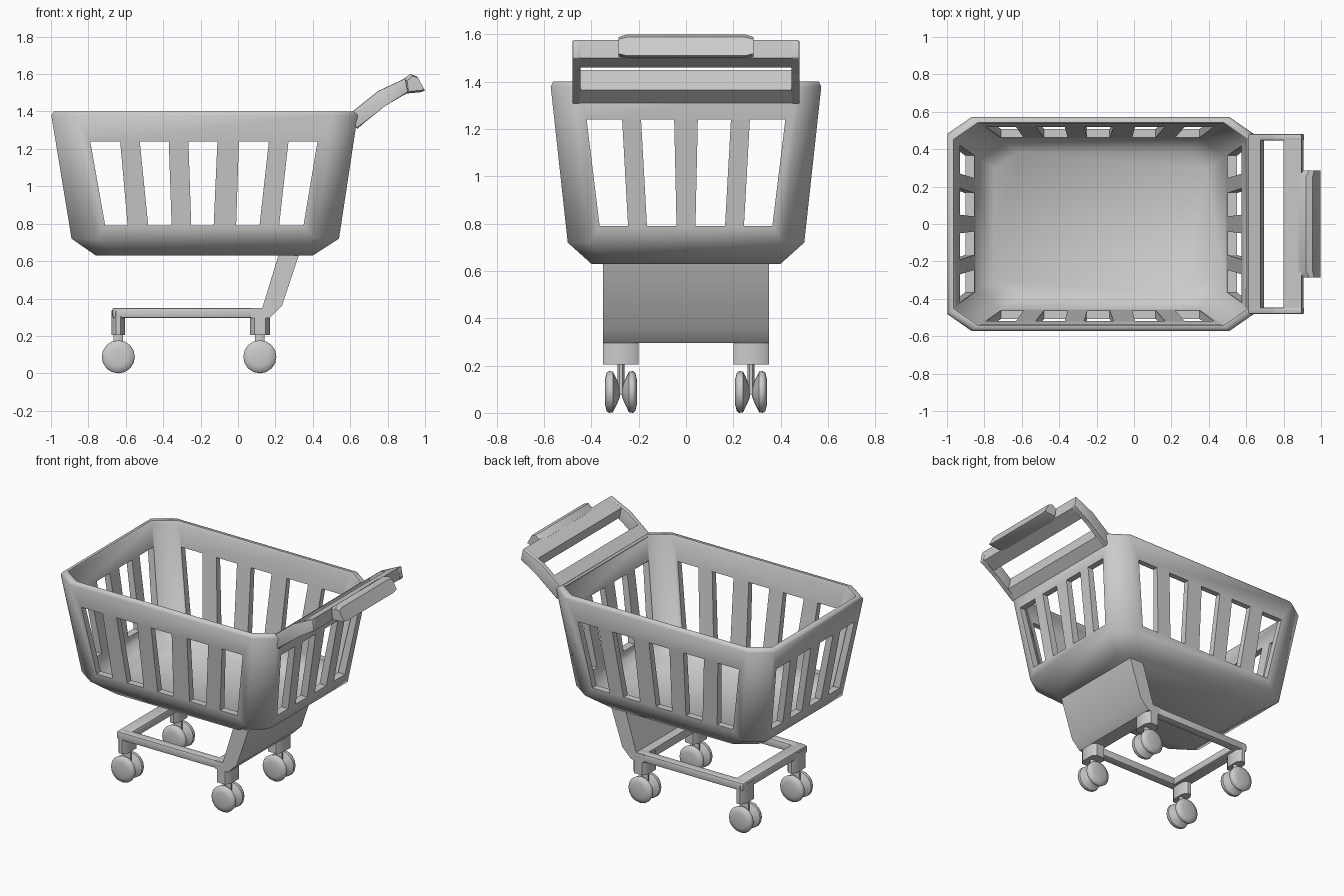
import bpy, bmesh, math
from mathutils import Vector

if "Cube" in bpy.data.objects:
    bpy.data.objects.remove(bpy.data.objects["Cube"])


def finish(name, bm, angle=40):
    bmesh.ops.recalc_face_normals(bm, faces=bm.faces)
    me = bpy.data.meshes.new(name)
    bm.to_mesh(me)
    bm.free()
    ob = bpy.data.objects.new(name, me)
    bpy.context.collection.objects.link(ob)
    if angle:
        smooth(ob, angle)
    return ob


def smooth(ob, angle):
    bpy.ops.object.select_all(action='DESELECT')
    ob.select_set(True)
    bpy.context.view_layer.objects.active = ob
    bpy.ops.object.shade_smooth_by_angle(angle=math.radians(angle))


def loft(bm, rings):
    vs = [[bm.verts.new(p) for p in r] for r in rings]
    n = len(vs[0])
    for a, b in zip(vs, vs[1:]):
        for i in range(n):
            j = (i + 1) % n
            bm.faces.new((a[i], a[j], b[j], b[i]))
    bm.faces.new(vs[0])
    bm.faces.new(vs[-1])


def octagon(x0, x1, y0, y1, z, cx, cy):
    return [(x0 + cx, y0, z), (x1 - cx, y0, z), (x1, y0 + cy, z), (x1, y1 - cy, z),
            (x1 - cx, y1, z), (x0 + cx, y1, z), (x0, y1 - cy, z), (x0, y0 + cy, z)]


def prism_y(bm, pts, a, b):
    loft(bm, [[(x, y, z) for x, z in pts] for y in (a, b)])


def prism_x(bm, pts, a, b):
    loft(bm, [[(x, y, z) for y, z in pts] for x in (a, b)])


def profile_part(name, pts, a, b, bevel=0.0, angle=40):
    bm = bmesh.new()
    prism_y(bm, pts, a, b)
    if bevel:
        bmesh.ops.bevel(bm, geom=bm.edges[:], offset=bevel, segments=2,
                        profile=0.5, affect='EDGES')
    return finish(name, bm, angle)


def rect(x0, x1, z0, z1):
    return [(x0, z0), (x1, z0), (x1, z1), (x0, z1)]


# Basket shell: x0, x1, half depth, z from outer floor over the rim to inner floor
levels = [(-0.76, 0.40, 0.40, 0.63), (-0.89, 0.54, 0.50, 0.72),
          (-0.998, 0.64, 0.572, 1.38), (-0.985, 0.63, 0.562, 1.40),
          (-0.965, 0.61, 0.542, 1.40), (-0.955, 0.60, 0.535, 1.38),
          (-0.845, 0.49, 0.455, 0.74), (-0.75, 0.39, 0.385, 0.67)]
bm = bmesh.new()
loft(bm, [octagon(x0, x1, -y, y, z, 0.13, 0.09) for x0, x1, y, z in levels])
basket = finish("basket", bm, 0)

# Tapered slots through both long sides and both ends
LOW, HIGH = 0.79, 1.24
side_slots = [(-0.71, -0.59, -0.79, -0.63), (-0.48, -0.355, -0.525, -0.37),
              (-0.25, -0.13, -0.265, -0.11), (-0.01, 0.115, 0.005, 0.165),
              (0.22, 0.35, 0.27, 0.425)]
end_slots = [(0.04, 0.165, 0.05, 0.19), (0.245, 0.365, 0.27, 0.42)]
end_slots += [(-b, -a, -d, -c) for a, b, c, d in end_slots]
for name, slots, prism, lo, hi in (("side_cutter", side_slots, prism_y, -0.8, 0.8),
                                   ("end_cutter", end_slots, prism_x, -1.2, 0.9)):
    bm = bmesh.new()
    for a, b, c, d in slots:
        prism(bm, [(a, LOW), (b, LOW), (d, HIGH), (c, HIGH)], lo, hi)
    cutter = finish(name, bm, 0)
    cutter.hide_render = True
    mod = basket.modifiers.new(name, 'BOOLEAN')
    mod.operation = 'DIFFERENCE'
    mod.solver = 'EXACT'
    mod.object = cutter
    bpy.context.view_layer.objects.active = basket
    bpy.ops.object.modifier_apply(modifier=mod.name)
    bpy.data.objects.remove(cutter)
smooth(basket, 60)

# Push handle: two arms, lower band, upper bar, grip
arm = [(0.60, 1.39), (0.75, 1.51), (0.895, 1.578), (0.91, 1.50),
       (0.785, 1.435), (0.635, 1.305)]
for side, s in (("left", 1), ("right", -1)):
    profile_part("handle_arm_" + side, arm, s * 0.447, s * 0.48, 0.006)
profile_part("handle_lower_band", [(0.60, 1.39), (0.675, 1.45), (0.695, 1.365), (0.635, 1.31)],
             -0.46, 0.46)
profile_part("handle_bar", [(0.80, 1.53), (0.895, 1.577), (0.905, 1.50), (0.815, 1.46)],
             -0.47, 0.47)
grip = [(0.88, 1.57), (0.92, 1.60), (0.955, 1.588), (0.998, 1.51), (0.975, 1.503), (0.89, 1.495)]
bm = bmesh.new()
center = Vector((0.96, 1.55))
rings = []
for y, k in ((-0.285, 0.78), (-0.25, 1), (0.25, 1), (0.285, 0.78)):
    rings.append([(center.x + (x - center.x) * k + (1 - k) * 0.03, y,
                   center.y + (z - center.y) * k) for x, z in grip])
loft(bm, rings)
finish("handle_grip", bm)

# Slanted support plate under the basket
profile_part("support_plate", [(0.225, 0.66), (0.335, 0.66), (0.235, 0.36), (0.17, 0.295),
                               (0.07, 0.295), (0.07, 0.35), (0.13, 0.35)], -0.35, 0.35)

# Lower frame
profile_part("frame_front_bar", rect(-0.673, -0.585, 0.295, 0.35), -0.348, 0.348, 0.012)
for side, s in (("left", 1), ("right", -1)):
    profile_part("frame_rail_" + side, rect(-0.66, 0.14, 0.295, 0.35),
                 s * 0.29, s * 0.35, 0.01)

# Casters: housing, stem, and twin wheels
wheel = [(0.004, 0.02), (0.014, 0.045), (0.034, 0.086), (0.05, 0.0885), (0.06, 0.082), (0.068, 0.05)]
N = 16
for end, cx, x0, x1 in (("front", -0.64, -0.675, -0.605), ("rear", 0.117, 0.065, 0.17)):
    for side, s in (("left", 1), ("right", -1)):
        tag = end + "_" + side
        cy = s * 0.275
        bm = bmesh.new()
        loft(bm, [octagon(x0, x1, cy - 0.075, cy + 0.075, z, 0.022, 0.03) for z in (0.205, 0.335)])
        finish("caster_housing_" + tag, bm, 50)
        bm = bmesh.new()
        loft(bm, [octagon(cx - 0.026, cx + 0.026, cy - 0.014, cy + 0.014, z, 0.01, 0.008)
                  for z in (0.075, 0.22)])
        finish("caster_stem_" + tag, bm, 50)
        for label, d in (("a", 1), ("b", -1)):
            bm = bmesh.new()
            loft(bm, [[(cx + r * math.cos(2 * math.pi * i / N), cy + d * t,
                        0.0885 + r * math.sin(2 * math.pi * i / N)) for i in range(N)]
                      for t, r in wheel])
            finish("wheel_" + tag + "_" + label, bm, 50)
